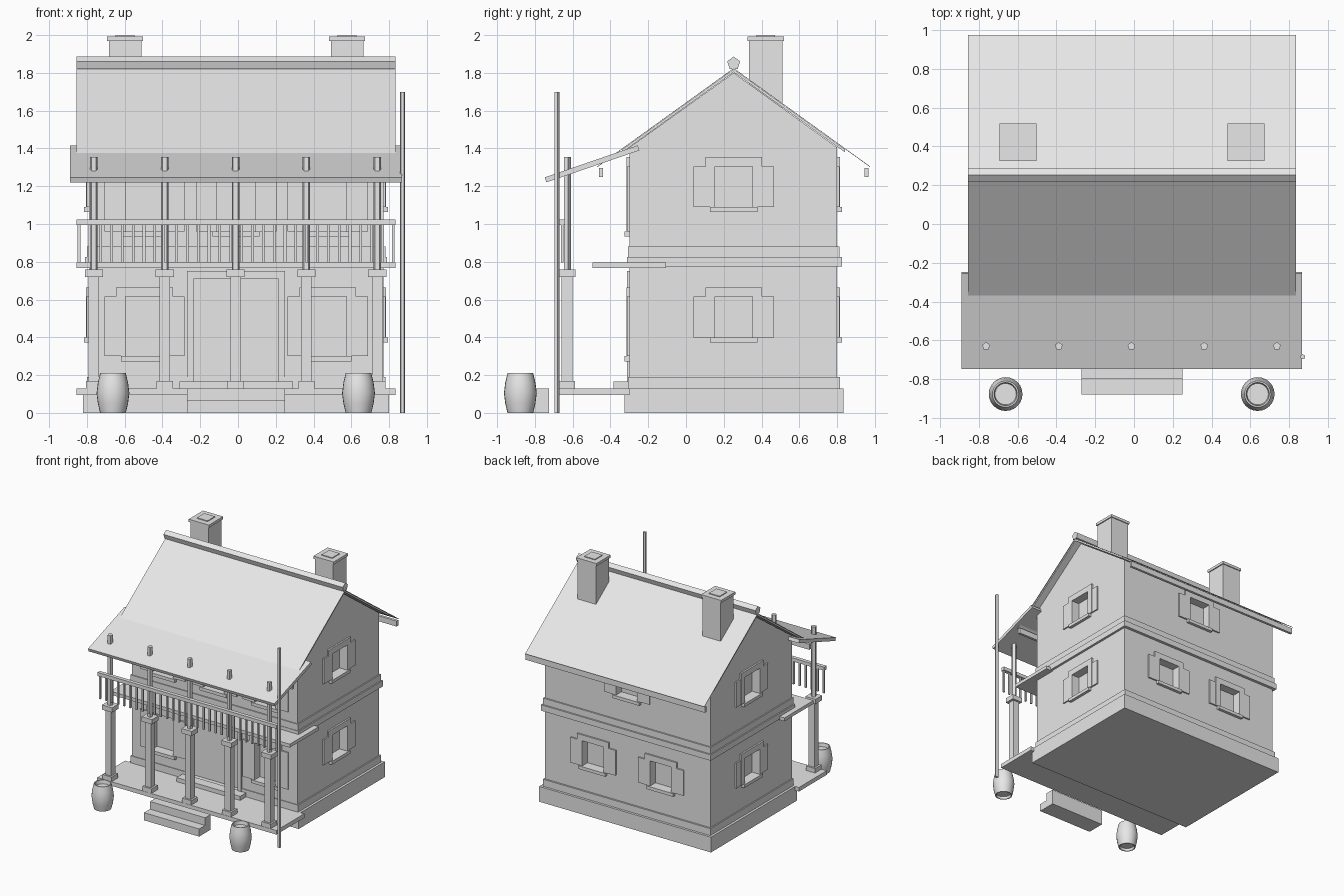
import bpy, bmesh
from math import pi, atan2, hypot
from mathutils import Matrix, Vector

cube = bpy.data.objects.get("Cube")
if cube:
    bpy.data.objects.remove(cube, do_unlink=True)

grey = bpy.data.materials.new("light grey")
grey.use_nodes = True
grey.diffuse_color = (0.8, 0.8, 0.8, 1)
grey.node_tree.nodes["Principled BSDF"].inputs["Base Color"].default_value = (0.8, 0.8, 0.8, 1)

CX, RIDGE_Y, RIDGE_Z, SLOPE = -0.01, 0.2525, 1.825, 0.72


def finish(name, bm):
    bmesh.ops.recalc_face_normals(bm, faces=bm.faces[:])
    mesh = bpy.data.meshes.new(name)
    bm.to_mesh(mesh)
    bm.free()
    mesh.materials.append(grey)
    obj = bpy.data.objects.new(name, mesh)
    bpy.context.collection.objects.link(obj)
    return obj


def add_box(bm, x, y, z, mat=Matrix()):
    """Add a box given its three (low, high) ranges."""
    size = Matrix.Diagonal((x[1] - x[0], y[1] - y[0], z[1] - z[0], 1))
    mid = Vector((sum(x) / 2, sum(y) / 2, sum(z) / 2))
    bmesh.ops.create_cube(bm, size=1, matrix=mat @ Matrix.Translation(mid) @ size)


def box(name, x, y, z):
    bm = bmesh.new()
    add_box(bm, x, y, z)
    return finish(name, bm)


def around(mid, half):
    return (mid - half, mid + half)


def prism(name, outline, x):
    """Extrude a (y, z) outline along x."""
    bm = bmesh.new()
    face = bm.faces.new([bm.verts.new((x[0], y, z)) for y, z in outline])
    new = bmesh.ops.extrude_face_region(bm, geom=[face])["geom"]
    moved = [v for v in new if isinstance(v, bmesh.types.BMVert)]
    bmesh.ops.translate(bm, verts=moved, vec=(x[1] - x[0], 0, 0))
    return finish(name, bm)


def rod(name, x, y, z, radius, sides=5):
    bm = bmesh.new()
    bmesh.ops.create_cone(bm, cap_ends=True, segments=sides, radius1=radius, radius2=radius,
                          depth=z[1] - z[0], matrix=Matrix.Translation((x, y, sum(z) / 2)))
    return finish(name, bm)


# Gabled house body
walls = prism("house_walls", [(-0.30, 0.05), (0.80, 0.05), (0.80, 1.405),
                              (RIDGE_Y, 1.80), (-0.30, 1.405)], (-0.79, 0.77))
cutters = bmesh.new()


def window(name, x, y, angle, low, high):
    """Framed, shuttered window; also adds its recess to the cutters."""
    mat = Matrix.Translation((x, y, 0)) @ Matrix.Rotation(angle, 4, "Z")
    add_box(cutters, (-0.1, 0.1), (-0.05, 0.06), (low, high), mat)
    bm = bmesh.new()
    for side in (-1, 1):
        add_box(bm, sorted((side * 0.1, side * 0.15)), (-0.014, 0.005), (low, high), mat)
        add_box(bm, sorted((side * 0.15, side * 0.213)), (-0.012, 0.005), (low, high), mat)
    add_box(bm, (-0.15, 0.15), (-0.014, 0.005), (high, high + 0.05), mat)
    add_box(bm, (-0.125, 0.125), (-0.025, 0.005), (low - 0.027, low), mat)
    finish(name, bm)


# Side, back and front windows
for level, low in (("lower", 0.40), ("upper", 1.09)):
    window(level + "_left_window", 0.77, RIDGE_Y, pi / 2, low, low + 0.215)
    window(level + "_right_window", -0.79, RIDGE_Y, -pi / 2, low, low + 0.215)
for side in (-1, 1):
    window("back_lower_window", CX + side * 0.32, 0.80, pi, 0.40, 0.615)
    window("front_lower_window", CX + side * 0.485, -0.30, 0, 0.30, 0.615)
window("back_upper_window", CX, 0.80, pi, 1.09, 1.305)
for i in (-1, 0, 1):
    window("front_upper_window", CX + i * 0.485, -0.30, 0, 0.96, 1.305)

# Door recess and surround
add_box(cutters, around(CX, 0.225), (-0.35, -0.26), (0.16, 0.71))
bm = bmesh.new()
for side in (-1, 1):
    add_box(bm, around(CX + side * 0.242, 0.017), (-0.312, -0.295), (0.13, 0.71))
add_box(bm, around(CX, 0.259), (-0.312, -0.295), (0.71, 0.75))
finish("door_frame", bm)
box("door_sill", around(CX, 0.3), (-0.385, -0.3), (0.13, 0.165))

# Cut the openings into the walls
cutter = finish("opening_cutter", cutters)
cutter.hide_render = True
cut = walls.modifiers.new("openings", "BOOLEAN")
cut.operation, cut.solver, cut.object = "DIFFERENCE", "EXACT", cutter
with bpy.context.temp_override(object=walls, active_object=walls):
    bpy.ops.object.modifier_apply(modifier=cut.name)
bpy.data.objects.remove(cutter, do_unlink=True)

# Plinth and string courses
box("plinth", (-0.82, 0.80), (-0.325, 0.835), (0, 0.13))
for side in (-1, 1):
    box("plinth_moulding", sorted((CX + side * 0.225, CX + side * 0.79)), (-0.306, 0.0), (0.13, 0.19))
box("plinth_moulding", (-0.80, 0.78), (-0.2, 0.815), (0.13, 0.19))
box("upper_string_course", (-0.80, 0.78), (-0.308, 0.812), (0.825, 0.88))
box("lower_string_course", (-0.81, 0.79), (-0.312, 0.825), (0.775, 0.825))


# Main roof: thin sheets over shorter boards
def roof_layer(name, reach, top, thick, x):
    drop = SLOPE * reach
    prism(name, [(RIDGE_Y - reach, top - drop), (RIDGE_Y, top), (RIDGE_Y + reach, top - drop),
                 (RIDGE_Y + reach, top - drop - thick), (RIDGE_Y, top - thick),
                 (RIDGE_Y - reach, top - drop - thick)], x)


ROOF_X = (-0.855, 0.835)
roof_layer("roof_sheet", 0.7225, RIDGE_Z, 0.004, ROOF_X)
roof_layer("roof_boards", 0.588, RIDGE_Z - 0.005, 0.016, (-0.85, 0.83))
for side in (-1, 1):
    box("eave_beam", ROOF_X, around(RIDGE_Y + side * 0.7025, 0.011), (1.25, 1.297))

# Five-sided ridge beam
bm = bmesh.new()
bmesh.ops.create_cone(bm, cap_ends=True, segments=5, radius1=0.036, radius2=0.036, depth=1.69,
                      matrix=Matrix.Translation((CX, RIDGE_Y, 1.85))
                      @ Matrix.Rotation(pi / 2, 4, "Y") @ Matrix.Rotation(pi / 2, 4, "Z"))
finish("ridge_beam", bm)

# Chimneys
for side in (-1, 1):
    x, y = CX + side * 0.588, 0.422
    box("chimney", around(x, 0.086), around(y, 0.088), (1.5, 1.97))
    box("chimney_cap", around(x, 0.095), around(y, 0.096), (1.97, 1.993))
    box("chimney_top", around(x, 0.05), around(y, 0.05), (1.99, 2.0))

# Sloping porch roof
y0, z0, y1, z1 = -0.748, 1.247, -0.256, 1.416
length, pitch = hypot(y1 - y0, z1 - z0), atan2(z1 - z0, y1 - y0)
bm = bmesh.new()
add_box(bm, (-0.89, 0.867), (0, length), (-0.028, 0),
        Matrix.Translation((0, y0, z0)) @ Matrix.Rotation(pitch, 4, "X"))
finish("porch_roof", bm)

# Porch floor, steps and balcony
box("porch_floor", ROOF_X, (-0.675, -0.3), (0.095, 0.13))
box("lower_step", around(CX, 0.26), (-0.88, -0.725), (0, 0.065))
box("upper_step", around(CX, 0.26), (-0.80, -0.725), (0.065, 0.13))
box("balcony_floor", ROOF_X, (-0.495, -0.105), (0.768, 0.797))
box("balcony_rail", ROOF_X, (-0.672, -0.64), (0.995, 1.025))
bm = bmesh.new()
for i in range(30):
    add_box(bm, around(-0.842 + i * 0.0574, 0.007), around(-0.655, 0.007), (0.797, 1.0))
finish("balcony_balusters", bm)

# Columns with five-sided posts above
for i in range(5):
    x, y = -0.013 + (i - 2) * 0.375, -0.63
    box("column_base", around(x, 0.043), around(y, 0.043), (0.13, 0.168))
    box("column_shaft", around(x, 0.028), around(y, 0.028), (0.168, 0.72))
    box("column_cap", around(x, 0.048), around(y, 0.044), (0.72, 0.76))
    rod("balcony_post", x, y, (0.76, 1.355), 0.021)

# Tall pole at the porch corner
rod("corner_pole", 0.87, -0.685, (0, 1.70), 0.014)

# Hollow barrels with recessed ends
profile = [(0, 0.02), (0.055, 0.02), (0.06, 0), (0.068, 0), (0.08, 0.05), (0.087, 0.105),
           (0.08, 0.16), (0.068, 0.21), (0.06, 0.21), (0.055, 0.18), (0, 0.18)]
for x in (-0.662, 0.638):
    bm = bmesh.new()
    pts = [bm.verts.new((r, 0, z)) for r, z in profile]
    edges = [bm.edges.new(pair) for pair in zip(pts, pts[1:])]
    bmesh.ops.spin(bm, geom=pts + edges, cent=(0, 0, 0), axis=(0, 0, 1),
                   angle=2 * pi, steps=24)
    bmesh.ops.remove_doubles(bm, verts=bm.verts[:], dist=0.0001)
    barrel = finish("barrel", bm)
    barrel.location = (x, -0.877, 0)
    bpy.ops.object.select_all(action="DESELECT")
    barrel.select_set(True)
    bpy.context.view_layer.objects.active = barrel
    bpy.ops.object.shade_smooth_by_angle(angle=0.6)
